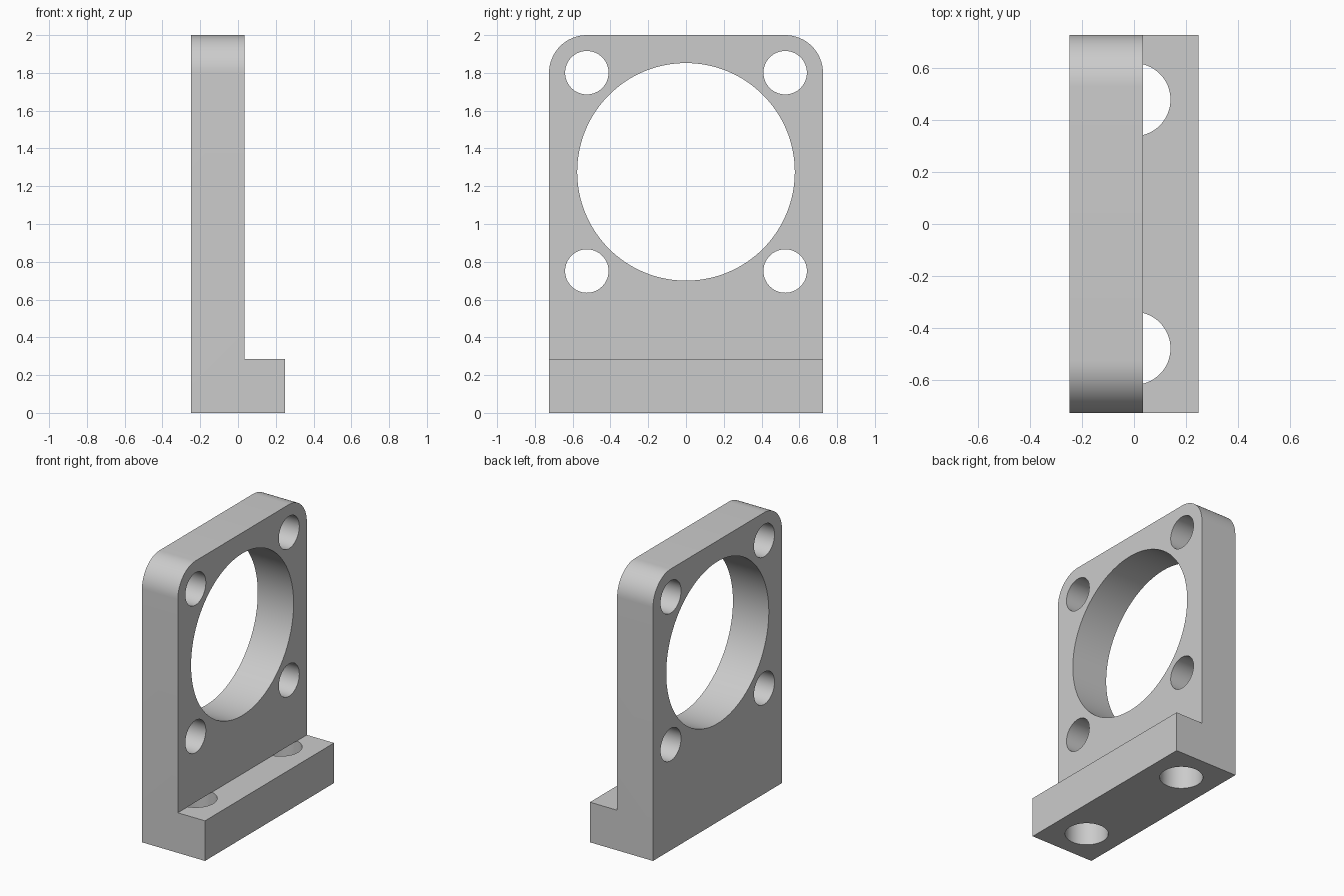
import bpy, bmesh
from math import sin, cos, pi, radians

if "Cube" in bpy.data.objects:
    bpy.data.objects.remove(bpy.data.objects["Cube"])

BACK, FACE, TOE = -0.248, 0.034, 0.248   # x of plate back, plate face, foot edge
HALF, STEP, TOP = 0.725, 0.285, 2.0      # half width, foot height, plate height
CORNER = 0.2

steel = bpy.data.materials.new("plain grey")
steel.use_nodes = True
grey = (0.6, 0.6, 0.6, 1)
steel.diffuse_color = grey
steel.node_tree.nodes["Principled BSDF"].inputs["Base Color"].default_value = grey


def make_object(name, bm):
    bmesh.ops.recalc_face_normals(bm, faces=bm.faces)
    mesh = bpy.data.meshes.new(name)
    bm.to_mesh(mesh)
    bm.free()
    mesh.materials.append(steel)
    obj = bpy.data.objects.new(name, mesh)
    bpy.context.collection.objects.link(obj)
    return obj


def add_prism(bm, start, end):
    """Close two matching outlines into a solid."""
    a = [bm.verts.new(p) for p in start]
    b = [bm.verts.new(p) for p in end]
    bm.faces.new(a)
    bm.faces.new(b[::-1])
    for i in range(len(a)):
        j = (i + 1) % len(a)
        bm.faces.new((a[i], b[i], b[j], a[j]))


def circle(u, v, r, sides):
    return [(u + r * cos(2 * pi * i / sides), v + r * sin(2 * pi * i / sides))
            for i in range(sides)]


# L-shaped body, with the two upper corners rounded
profile = [(BACK, 0), (TOE, 0), (TOE, STEP), (FACE, STEP), (FACE, TOP), (BACK, TOP)]
bm = bmesh.new()
add_prism(bm, [(x, -HALF, z) for x, z in profile], [(x, HALF, z) for x, z in profile])
corners = [e for e in bm.edges
           if all(v.co.z > TOP - 0.01 for v in e.verts)
           and abs(e.verts[0].co.y - e.verts[1].co.y) < 0.01]
bmesh.ops.bevel(bm, geom=corners, offset=CORNER, segments=16, profile=0.5, affect='EDGES')
bracket = make_object("bracket", bm)

# Cutter: large bore, four plate holes, two foot holes ending at the step height
bm = bmesh.new()
bore_z, spacing = 1.276, 0.525
holes = [(0, bore_z, 0.576, 128)]
holes += [(sy * spacing, bore_z + sz * spacing, 0.115, 64) for sy in (-1, 1) for sz in (-1, 1)]
for y, z, r, sides in holes:
    ring = circle(y, z, r, sides)
    add_prism(bm, [(-1, u, v) for u, v in ring], [(1, u, v) for u, v in ring])
for side in (-1, 1):
    ring = circle(0, side * 0.477, 0.14, 64)
    add_prism(bm, [(u, v, -0.2) for u, v in ring], [(u, v, STEP) for u, v in ring])
cutter = make_object("hole_cutter", bm)
cutter.hide_render = True

cut = bracket.modifiers.new("holes", 'BOOLEAN')
cut.operation = 'DIFFERENCE'
cut.solver = 'EXACT'
cut.object = cutter
bpy.context.view_layer.objects.active = bracket
bpy.ops.object.select_all(action='DESELECT')
bracket.select_set(True)
bpy.ops.object.modifier_apply(modifier=cut.name)
bpy.data.objects.remove(cutter)

# Smooth rounded walls, sharp rims
bpy.ops.object.shade_smooth_by_angle(angle=radians(30))
